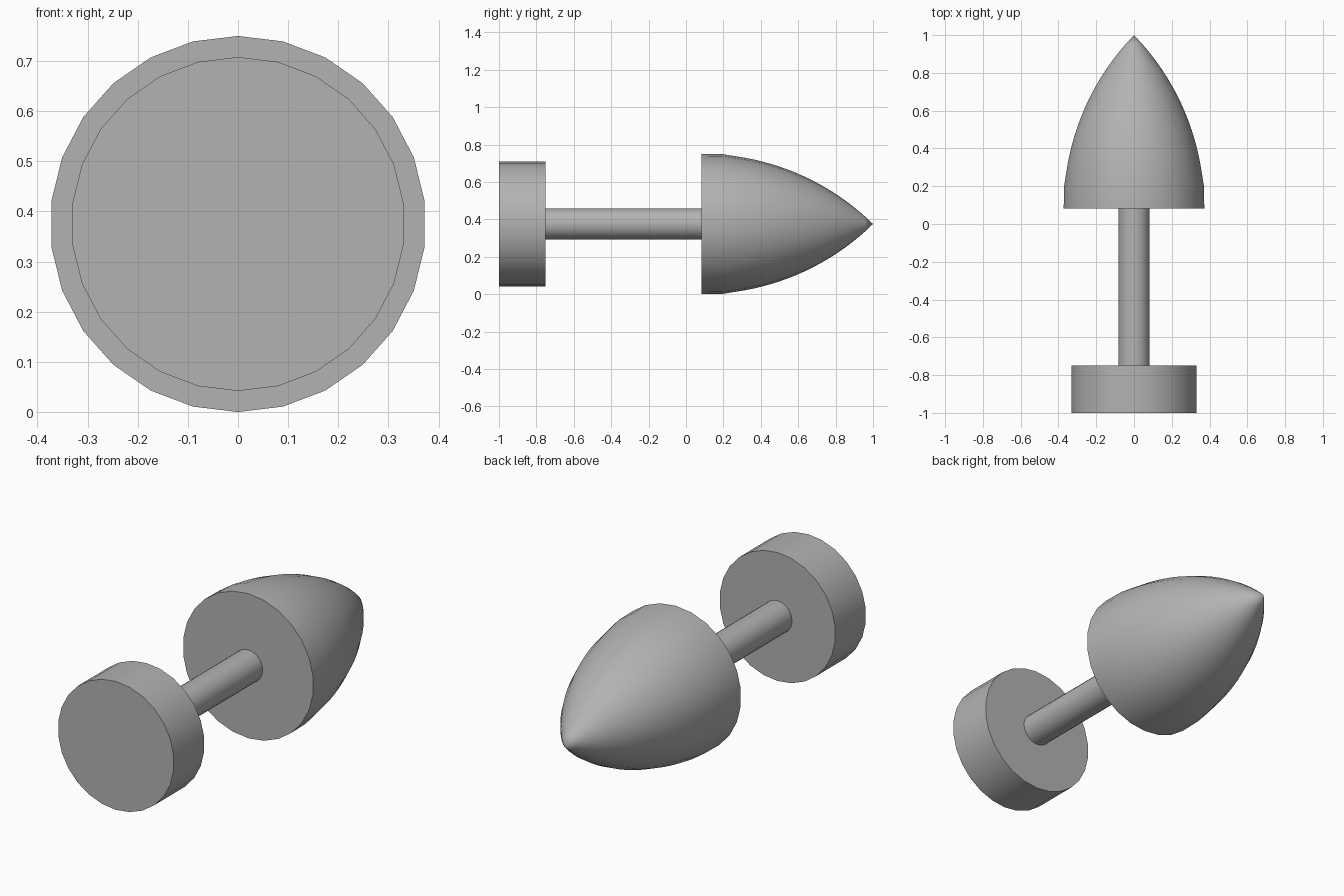
import bpy, bmesh
from math import sin, cos, pi, radians

SIDES = 26
AXIS_Z = 0.375

cube = bpy.data.objects.get("Cube")
if cube:
    bpy.data.objects.remove(cube, do_unlink=True)

grey = bpy.data.materials.new("plain_grey")
grey.use_nodes = True
grey.diffuse_color = (0.45, 0.45, 0.45, 1)
grey.node_tree.nodes["Principled BSDF"].inputs["Base Color"].default_value = grey.diffuse_color


def turned_part(name, profile):
    """Lathe (y, radius) rings around the long axis, capping open ends."""
    bm = bmesh.new()
    rings = []
    for y, r in profile:
        if r == 0:
            rings.append([bm.verts.new((0, y, AXIS_Z))])
        else:
            angles = [2 * pi * i / SIDES for i in range(SIDES)]
            rings.append([bm.verts.new((r * sin(a), y, AXIS_Z + r * cos(a))) for a in angles])
    for a, b in zip(rings, rings[1:]):
        for i in range(SIDES):
            j = (i + 1) % SIDES
            if len(b) == 1:
                bm.faces.new((a[i], a[j], b[0]))
            else:
                bm.faces.new((a[i], a[j], b[j], b[i]))
    for ring in (rings[0], rings[-1]):
        if len(ring) > 1:
            bm.faces.new(ring)
    bmesh.ops.recalc_face_normals(bm, faces=bm.faces)
    mesh = bpy.data.meshes.new(name)
    bm.to_mesh(mesh)
    bm.free()
    mesh.materials.append(grey)
    obj = bpy.data.objects.new(name, mesh)
    bpy.context.collection.objects.link(obj)
    bpy.ops.object.select_all(action="DESELECT")
    obj.select_set(True)
    bpy.context.view_layer.objects.active = obj
    bpy.ops.object.shade_smooth_by_angle(angle=radians(30))
    return obj


# Flat round base and thin stem
turned_part("base_disc", [(-1, 0.333), (-0.75, 0.333)])
turned_part("stem", [(-0.75, 0.083), (0.083, 0.083)])

# Pointed head: short straight collar, then a circular-arc taper to the tip
BACK, TIP, R_MAX = 0.083, 1.0, 0.375
length = TIP - BACK
arc = (R_MAX ** 2 + length ** 2) / (2 * R_MAX)
steps = 20
head = [(BACK, R_MAX), (0.2, 0.373)]
for i in range(5, steps):
    d = length * i / steps
    head.append((BACK + d, (arc ** 2 - d ** 2) ** 0.5 - arc + R_MAX))
head.append((TIP, 0))
turned_part("pointed_head", head)
